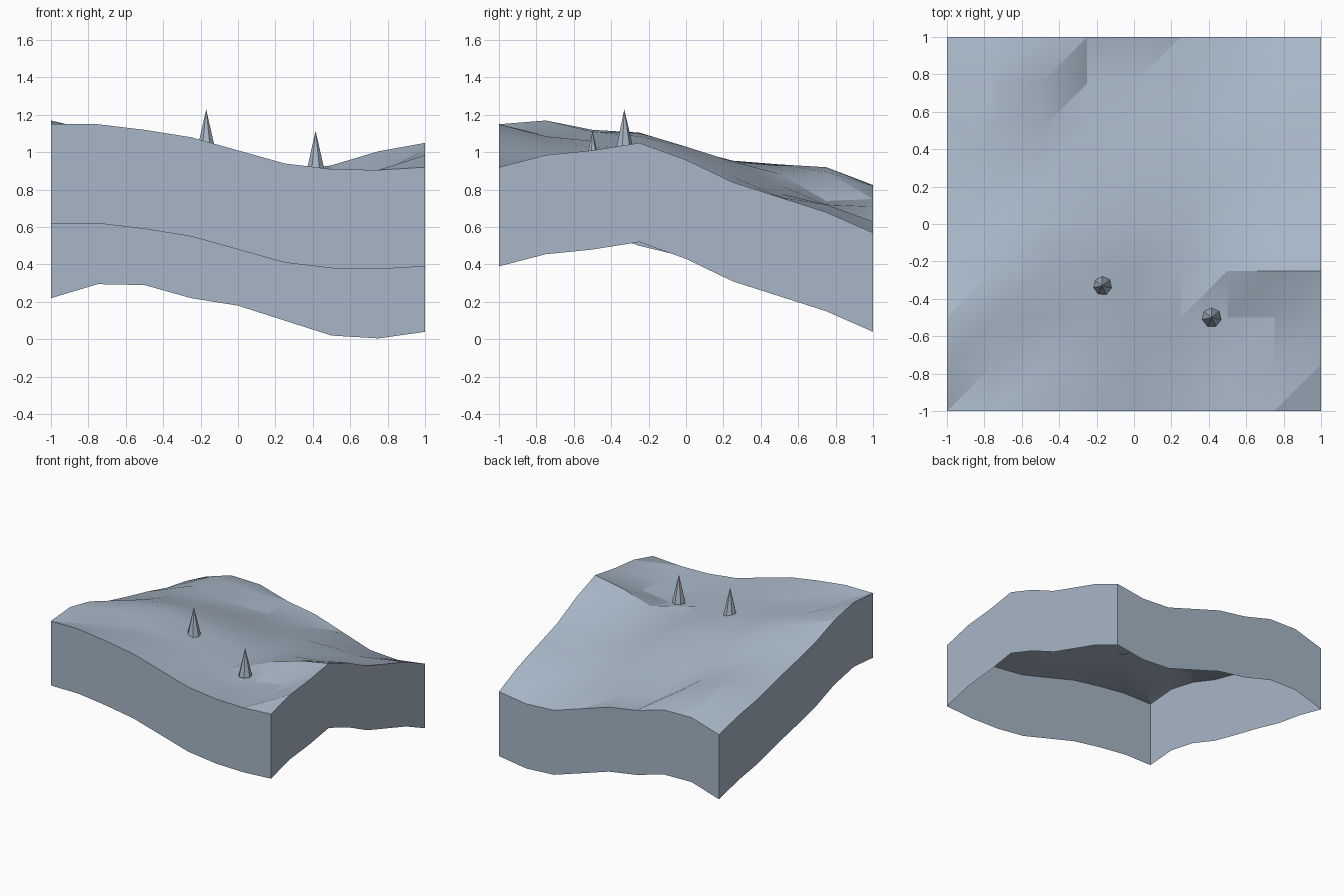
import bpy
import bmesh
import math
from mathutils import Matrix

cube = bpy.data.objects.get("Cube")
if cube:
    bpy.data.objects.remove(cube, do_unlink=True)

# One slate colour for everything
slate = bpy.data.materials.new("slate_blue_grey")
slate.use_nodes = True
colour = (0.39, 0.47, 0.57, 1.0)
slate.diffuse_color = colour
slate.node_tree.nodes["Principled BSDF"].inputs["Base Color"].default_value = colour

# Ground heights in hundredths: rows run front to back, columns run along x
HEIGHTS = (
    "115 115 112 108 101 94 91 90.5 92",
    "117 109 108.5 105.5 99 91.5 88 88.5 98.5",
    "112 111 106 102.5 97.5 89.5 86.5 90 101",
    "103 110.5 108.5 104 97 88.5 93 100.5 105",
    "97 102 103 98 93 87 88 91 96",
    "91.5 95.5 95 91 87 82 81 82 84",
    "85 93.5 88.5 82.5 78 76 76.5 75.5 76",
    "81 92 89.5 74 72 72 66 65 68",
    "75 82.5 82 75 71 63 55 53.5 57",
)
STEP = 0.25
SKIRT_DEPTH = 0.53


def add_object(name, bm):
    mesh = bpy.data.meshes.new(name)
    bm.to_mesh(mesh)
    bm.free()
    mesh.materials.append(slate)
    obj = bpy.data.objects.new(name, mesh)
    bpy.context.collection.objects.link(obj)
    return obj


def build_terrain():
    bm = bmesh.new()
    # Rolling top surface, each cell split along the same diagonal
    grid = [
        [bm.verts.new((col * STEP - 1, row * STEP - 1, float(h) / 100))
         for col, h in enumerate(line.split())]
        for row, line in enumerate(HEIGHTS)
    ]
    for near, far in zip(grid, grid[1:]):
        for a, b, c, d in zip(near, near[1:], far[1:], far):
            bm.faces.new((a, b, c))
            bm.faces.new((a, c, d))
    # Side walls, open underneath
    border = [e for e in bm.edges if e.is_boundary]
    result = bmesh.ops.extrude_edge_only(bm, edges=border)
    lower = [v for v in result["geom"] if isinstance(v, bmesh.types.BMVert)]
    bmesh.ops.translate(bm, verts=lower, vec=(0, 0, -SKIRT_DEPTH))
    bm.normal_update()
    # Make every wall face outward
    for face in bm.faces:
        centre = face.calc_center_median()
        if abs(face.normal.z) < 0.01 and face.normal.xy.dot(centre.xy) < 0:
            face.normal_flip()
    return add_object("terrain_block", bm)


def build_spike(name, x, y, tip, height=0.225, radius=0.052):
    bm = bmesh.new()
    bmesh.ops.create_cone(
        bm, cap_ends=True, segments=7, radius1=radius, radius2=0, depth=height,
        matrix=Matrix.Translation((x, y, tip - height / 2)))
    return add_object(name, bm)


terrain = build_terrain()
build_spike("left_spike", 0.415, -0.50, 1.115)
build_spike("right_spike", -0.17, -0.33, 1.23)

# Smooth ground with crisp borders; the spikes stay faceted
bpy.ops.object.select_all(action="DESELECT")
terrain.select_set(True)
bpy.context.view_layer.objects.active = terrain
bpy.ops.object.shade_smooth_by_angle(angle=math.radians(22))
